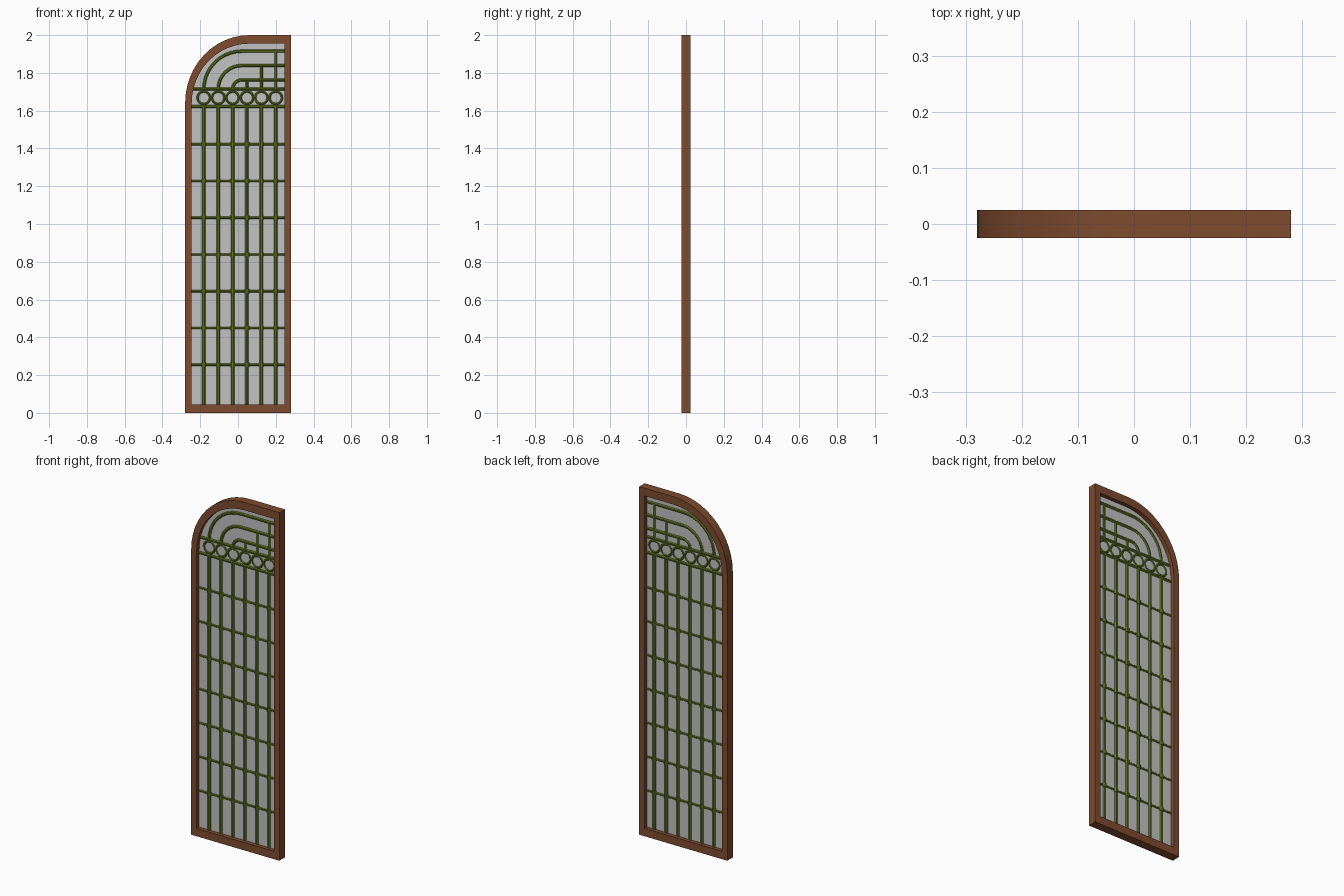
import bpy, bmesh, math
from mathutils import Vector

cube = bpy.data.objects.get("Cube")
if cube:
    bpy.data.objects.remove(cube)


def material(name, rgb):
    m = bpy.data.materials.new(name)
    m.use_nodes = True
    m.diffuse_color = (*rgb, 1)
    m.node_tree.nodes["Principled BSDF"].inputs["Base Color"].default_value = (*rgb, 1)
    return m


WOOD = material("brown wood", (0.21, 0.07, 0.028))
METAL = material("olive green metal", (0.14, 0.2, 0.017))
GLASS = material("pale grey glass", (0.54, 0.54, 0.54))


def finish(name, bm, mat):
    bmesh.ops.recalc_face_normals(bm, faces=bm.faces)
    mesh = bpy.data.meshes.new(name)
    bm.to_mesh(mesh)
    bm.free()
    mesh.materials.append(mat)
    obj = bpy.data.objects.new(name, mesh)
    bpy.context.collection.objects.link(obj)
    bpy.ops.object.select_all(action='DESELECT')
    obj.select_set(True)
    bpy.context.view_layer.objects.active = obj
    bpy.ops.object.shade_smooth_by_angle(angle=math.radians(35))
    return obj


def outline(left, right, bottom, top, rx, rz, steps=12):
    """Rectangle whose upper left corner is rounded."""
    pts = [(left, bottom)]
    for i in range(steps + 1):
        a = math.pi / 2 * i / steps
        pts.append((left + rx - rx * math.cos(a), top - rz + rz * math.sin(a)))
    return pts + [(right, top), (right, bottom)]


def arch(x, cx, z0, end):
    """Quarter circle that runs on level to the right."""
    r = cx - x
    pts = [(cx - r * math.cos(math.pi / 2 * i / 10), z0 + r * math.sin(math.pi / 2 * i / 10))
           for i in range(11)]
    return pts + [(end, z0 + r)]


def sweep(bm, pts, radius, sides=8, closed=False):
    """Round bar along a path in the xz plane."""
    path = [Vector((x, 0, z)) for x, z in pts]
    n = len(path)
    rings = []
    for i, p in enumerate(path):
        before = path[i - 1] if closed or i else p
        after = path[(i + 1) % n] if closed or i < n - 1 else p
        t = (after - before).normalized()
        side = Vector((-t.z, 0, t.x))
        rings.append([bm.verts.new(p + radius * (side * math.cos(a) + Vector((0, math.sin(a), 0))))
                      for a in (math.tau * (k + 0.5) / sides for k in range(sides))])
    for i in range(n if closed else n - 1):
        a, b = rings[i], rings[(i + 1) % n]
        for k in range(sides):
            j = (k + 1) % sides
            bm.faces.new((a[k], a[j], b[j], b[k]))
    if not closed:
        bm.faces.new(rings[0])
        bm.faces.new(rings[-1])


# Wooden frame
DEPTH = 0.025
outer = outline(-0.28, 0.28, 0, 2, 0.34, 0.36)
inner = outline(-0.245, 0.246, 0.045, 1.955, 0.305, 0.315)
bm = bmesh.new()
loops = [[bm.verts.new((x, y, z)) for x, z in pts]
         for pts, y in ((outer, -DEPTH), (inner, -DEPTH), (inner, DEPTH), (outer, DEPTH))]
for a, b in zip(loops, loops[1:] + loops[:1]):
    for i in range(len(a)):
        j = (i + 1) % len(a)
        bm.faces.new((a[i], a[j], b[j], b[i]))
finish("frame", bm, WOOD)

# Glass pane
bm = bmesh.new()
pane = outline(-0.255, 0.256, 0.035, 1.965, 0.315, 0.325)
face = bm.faces.new([bm.verts.new((x, -0.002, z)) for x, z in pane])
grown = bmesh.ops.extrude_face_region(bm, geom=[face])["geom"]
bmesh.ops.translate(bm, vec=(0, 0.004, 0), verts=[v for v in grown if isinstance(v, bmesh.types.BMVert)])
finish("glass_pane", bm, GLASS)

# Lattice of upright and cross bars
LEFT, RIGHT, LOW, HIGH = -0.25, 0.25, 1.623, 1.714
columns = [-0.181 + 0.0762 * i for i in range(6)]
rows = [0.255 + 0.1945 * i for i in range(7)]
bm = bmesh.new()
for x in columns:
    sweep(bm, [(x, 0.04), (x, LOW)], 0.01)
finish("upright_bars", bm, METAL)

bm = bmesh.new()
for z in rows:
    sweep(bm, [(LEFT, z), (RIGHT, z)], 0.0065)
finish("cross_bars", bm, METAL)

# Small collars where the bars cross
bm = bmesh.new()
for x in columns:
    for z in rows:
        sweep(bm, [(x, z - 0.011), (x, z + 0.011)], 0.0135)
finish("collars", bm, METAL)

# Band of rings between two rails
bm = bmesh.new()
for z in (LOW, HIGH):
    sweep(bm, [(LEFT, z), (RIGHT, z)], 0.0085)
finish("ring_rails", bm, METAL)

bm = bmesh.new()
for x in columns:
    circle = [(x + 0.033 * math.cos(math.tau * i / 20), (LOW + HIGH) / 2 + 0.033 * math.sin(math.tau * i / 20))
              for i in range(20)]
    sweep(bm, circle, 0.0065, closed=True)
finish("rings", bm, METAL)

# Nested arches with short uprights under them
bm = bmesh.new()
for i in range(3):
    path = arch(columns[i], 0.02, HIGH, RIGHT)
    sweep(bm, path, 0.009)
    x = columns[5 - i]
    sweep(bm, [(x, HIGH), (x, path[-1][1])], 0.008)
finish("top_arches", bm, METAL)
